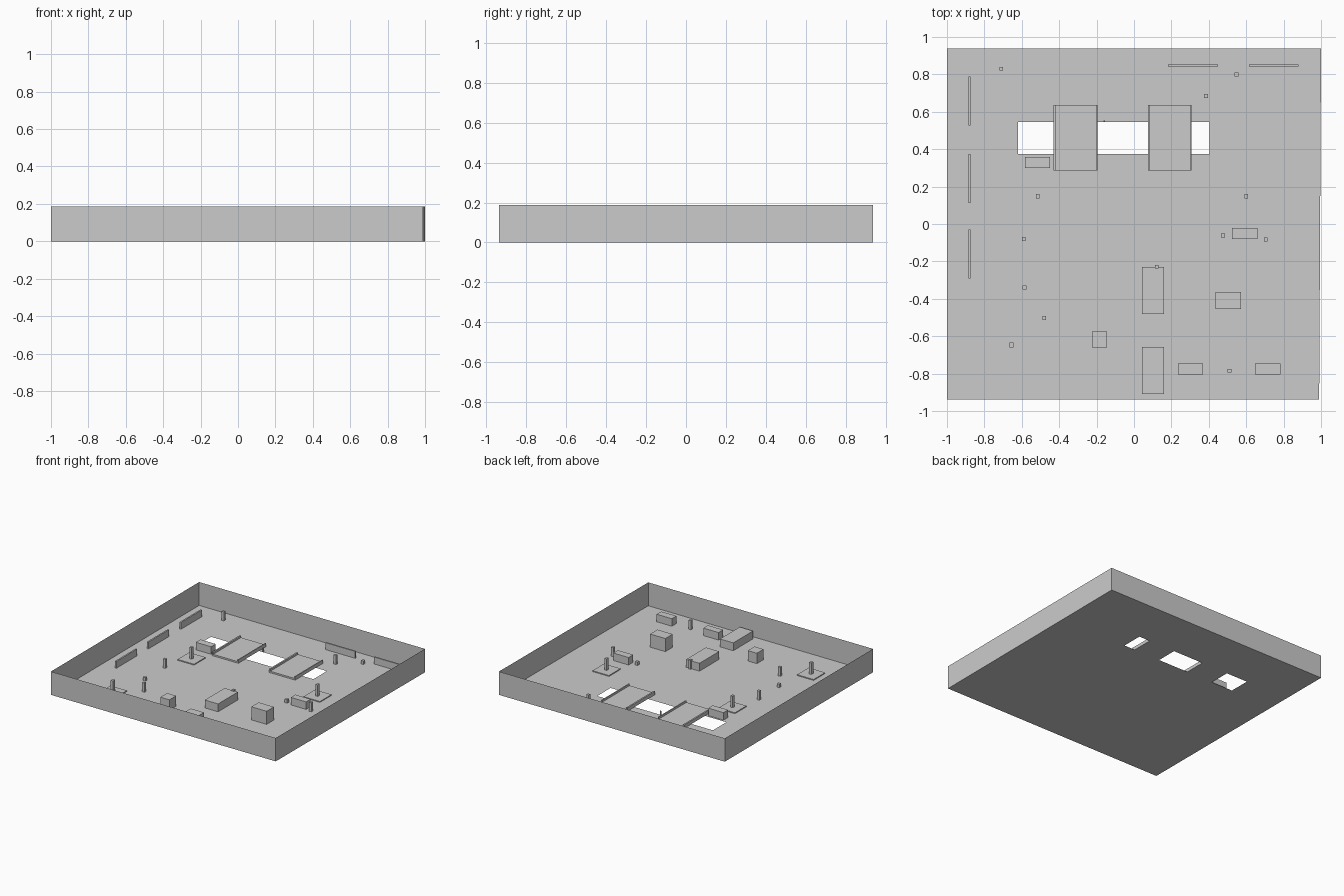
import bpy, bmesh

if "Cube" in bpy.data.objects:
    bpy.data.objects.remove(bpy.data.objects["Cube"])

W, D, H = 1.0, 0.937, 0.187


def mesh_object(name, bm):
    me = bpy.data.meshes.new(name)
    bm.to_mesh(me)
    bm.free()
    ob = bpy.data.objects.new(name, me)
    bpy.context.collection.objects.link(ob)
    return ob


def box(name, x0, x1, y0, y1, z1, z0=0.0):
    bm = bmesh.new()
    bmesh.ops.create_cube(bm, size=1)
    for v in bm.verts:
        v.co.x = x0 if v.co.x < 0 else x1
        v.co.y = y0 if v.co.y < 0 else y1
        v.co.z = z0 if v.co.z < 0 else z1
    return mesh_object(name, bm)


def post(name, x, y, h, sx=0.02, sy=0.025):
    return box(name, x - sx / 2, x + sx / 2, y - sy / 2, y + sy / 2, h)


# Floor sheet with a rectangular pool opening; right edge slants slightly
xs = [-W, -0.62, 0.405, W]
ys = [-D, 0.375, 0.545, D]
bm = bmesh.new()
grid = []
for y in ys:
    right = 0.99 + 0.01 * (y + D) / (2 * D)
    grid.append([bm.verts.new((right if x == W else x, y, 0)) for x in xs])
for j in range(3):
    for i in range(3):
        if (i, j) != (1, 1):
            bm.faces.new((grid[j][i], grid[j][i + 1], grid[j + 1][i + 1], grid[j + 1][i]))
mesh_object("floor", bm)

# Thin perimeter wall
bm = bmesh.new()
corners = [(-W, -D), (0.99, -D), (W, D), (-W, D)]
low = [bm.verts.new((x, y, 0)) for x, y in corners]
top = [bm.verts.new((x, y, H)) for x, y in corners]
for i in range(4):
    k = (i + 1) % 4
    bm.faces.new((low[i], low[k], top[k], top[i]))
mesh_object("perimeter_wall", bm)

# Two bridges over the opening, each with a pair of rails
for x0, x1 in [(-0.425, -0.2), (0.08, 0.303)]:
    box("bridge_deck", x0, x1, 0.285, 0.637, 0.013, 0.0005)
    for x, w in [(x0, 0.006), (x1, 0.004)]:
        box("bridge_rail", x - w, x + w, 0.285, 0.637, 0.028, 0.0005)

# Low panels along the left and back walls
for y0 in (-0.292, 0.112, 0.527):
    box("left_panel", -0.885, -0.873, y0, y0 + 0.262, 0.055)
for x0 in (0.183, 0.615):
    box("back_panel", x0, x0 + 0.265, 0.842, 0.854, 0.055)

# Benches
for x0, y0 in [(-0.583, 0.3), (0.524, -0.08), (0.235, -0.805), (0.648, -0.805)]:
    box("bench", x0, x0 + 0.135, y0, y0 + 0.058, 0.06)

# Large blocks
for y0 in (-0.48, -0.908):
    box("table_block", 0.042, 0.16, y0, y0 + 0.25, 0.063)
box("tall_block", 0.437, 0.572, -0.455, -0.363, 0.105)
box("cube_block", -0.225, -0.145, -0.66, -0.575, 0.083)

# Pedestals: post on a square plate
for x, y in [(-0.515, 0.148), (0.6, 0.148), (-0.655, -0.647)]:
    box("pedestal_plate", x - 0.073, x + 0.073, y - 0.073, y + 0.073, 0.008, 0.0005)
    post("pedestal_post", x, y, 0.1)

# Standing posts
for x, y in [(-0.71, 0.83), (0.385, 0.685), (-0.59, -0.08), (-0.48, -0.503),
             (0.705, -0.083), (0.51, -0.785), (0.122, -0.229)]:
    post("standing_post", x, y, 0.073, 0.02, 0.02)

# Small cubes
for x, y in [(0.547, 0.8), (0.475, -0.062), (-0.585, -0.34)]:
    post("small_cube", x, y, 0.028, 0.022, 0.022)

# Thin stake beside the opening
post("stake", -0.16, 0.55, 0.035, 0.008, 0.006)
